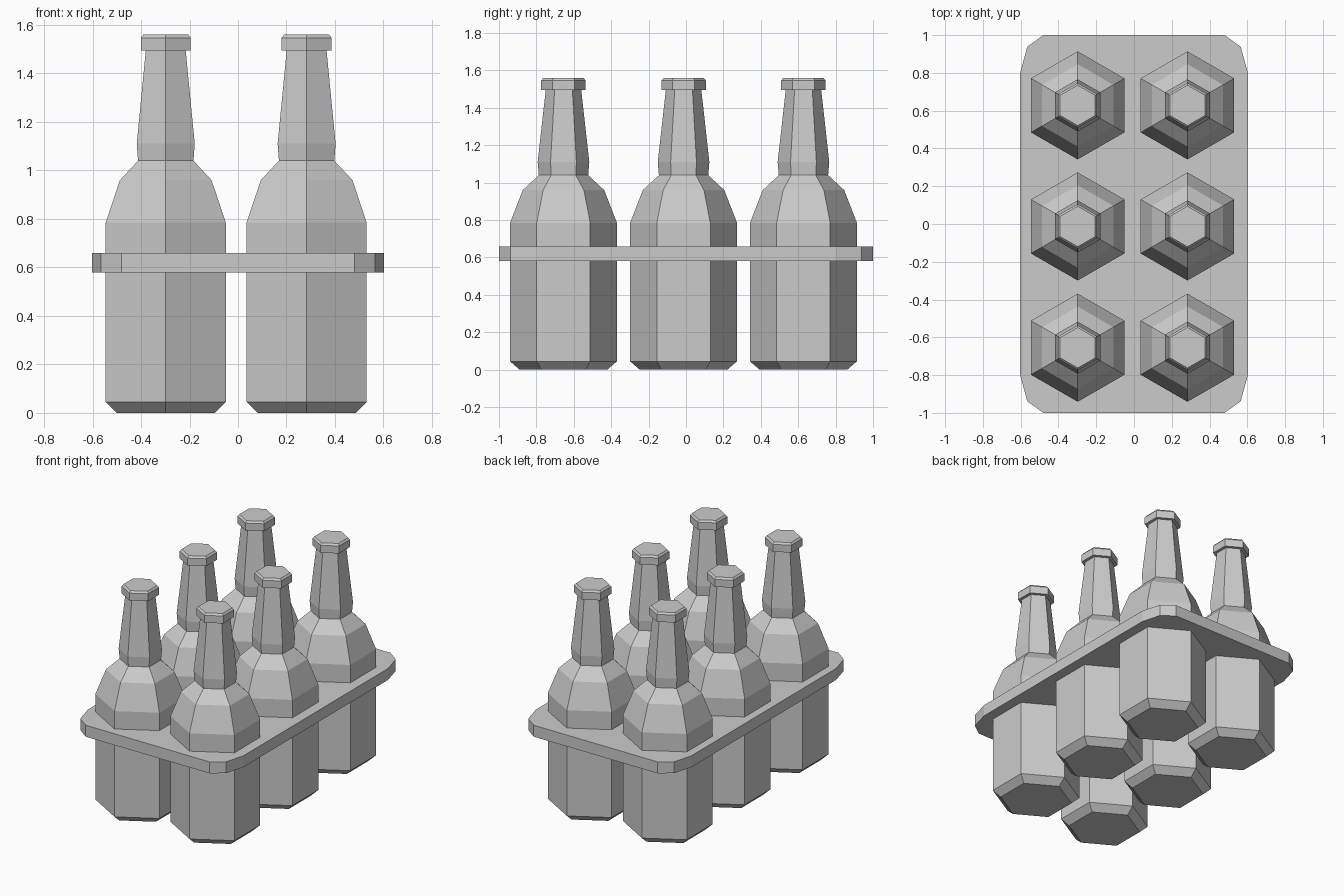
import bpy
import bmesh
from math import cos, sin, pi

cube = bpy.data.objects.get("Cube")
if cube:
    bpy.data.objects.remove(cube, do_unlink=True)

# Single plain grey
grey = bpy.data.materials.new("plain_grey")
grey.use_nodes = True
colour = (0.6, 0.6, 0.6, 1)
grey.diffuse_color = colour
grey.node_tree.nodes["Principled BSDF"].inputs["Base Color"].default_value = colour


def loft(name, rings):
    """Skin a stack of closed rings and cap both ends."""
    bm = bmesh.new()
    loops = [[bm.verts.new(p) for p in ring] for ring in rings]
    n = len(loops[0])
    for low, high in zip(loops, loops[1:]):
        for i in range(n):
            j = (i + 1) % n
            bm.faces.new((low[i], low[j], high[j], high[i]))
    bm.faces.new(loops[0][::-1])
    bm.faces.new(loops[-1])
    bmesh.ops.recalc_face_normals(bm, faces=bm.faces)
    mesh = bpy.data.meshes.new(name)
    bm.to_mesh(mesh)
    bm.free()
    mesh.materials.append(grey)
    obj = bpy.data.objects.new(name, mesh)
    bpy.context.collection.objects.link(obj)
    return obj


def hexagon(radius, z):
    """Six-sided ring with corners pointing to front and back."""
    angles = [pi / 2 + i * pi / 3 for i in range(6)]
    return [(radius * cos(a), radius * sin(a), z) for a in angles]


# Bottle outline as (radius, height), including the cap
bottle_profile = [
    (0.234, 0), (0.286, 0.045), (0.286, 0.785), (0.218, 0.96),
    (0.132, 1.04), (0.138, 1.11), (0.095, 1.495),
    (0.119, 1.495), (0.119, 1.547), (0.107, 1.56),
]
bottle = loft("bottle_1", [hexagon(r, z) for r, z in bottle_profile])

# Two columns of three bottles sharing one mesh
spots = [(x, y) for y in (-0.655, -0.013, 0.628) for x in (-0.298, 0.283)]
for i, (x, y) in enumerate(spots):
    obj = bottle
    if i:
        obj = bottle.copy()
        obj.name = f"bottle_{i + 1}"
        bpy.context.collection.objects.link(obj)
    obj.location = (x, y, 0)

# Carrier plate with clipped corners, mirrored from one quarter
quarter = [(0.603, 0.8), (0.565, 0.938), (0.48, 1)]
half = quarter + [(-x, y) for x, y in reversed(quarter)]
outline = half + [(-x, -y) for x, y in half]
loft("carrier_plate", [[(x, y, z) for x, y in outline] for z in (0.58, 0.66)])
